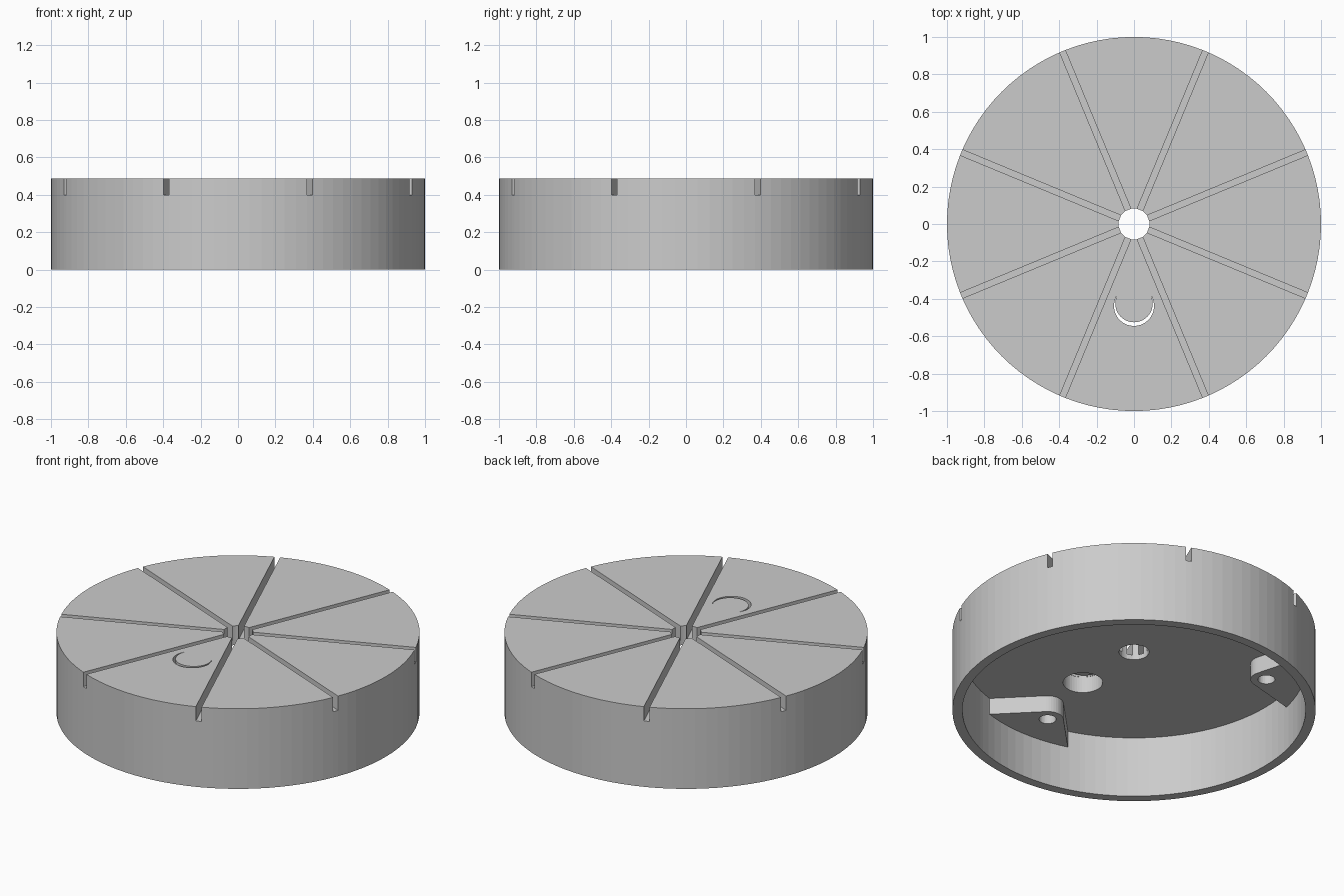
import bpy
import bmesh
from math import asin, cos, sin, pi, radians

if "Cube" in bpy.data.objects:
    bpy.data.objects.remove(bpy.data.objects["Cube"], do_unlink=True)

TOP, BUTTON_Z, GROOVE_Z, FLOOR, PAD_Z = 0.487, 0.468, 0.40, 0.37, 0.27
HUB_R, HALF_GROOVE = 0.083, 0.016

grey = bpy.data.materials.new("plain grey")
grey.use_nodes = True
grey.diffuse_color = (0.6, 0.6, 0.6, 1)
grey.node_tree.nodes["Principled BSDF"].inputs["Base Color"].default_value = grey.diffuse_color


def arc(cx, cy, r, a0, a1, n):
    """Points along an arc, angles in radians."""
    return [(cx + r * cos(a0 + (a1 - a0) * i / n), cy + r * sin(a0 + (a1 - a0) * i / n))
            for i in range(n + 1)]


def circle(cx, cy, r, n):
    return arc(cx, cy, r, 0, 2 * pi, n)[:-1]


def turn(points, a):
    return [(x * cos(a) - y * sin(a), x * sin(a) + y * cos(a)) for x, y in points]


def ring(bm, loop, z):
    return [bm.verts.new((x, y, z)) for x, y in loop]


def wall(bm, loop, z0, z1):
    """Upright band following a closed outline."""
    low, high = ring(bm, loop, z0), ring(bm, loop, z1)
    for i in range(len(loop)):
        bm.faces.new((low[i - 1], low[i], high[i], high[i - 1]))


def cap(bm, loops, z):
    """Level surface inside the first outline, with the others as holes."""
    edges = []
    for loop in loops:
        verts = ring(bm, loop, z)
        edges += [bm.edges.new((verts[i - 1], verts[i])) for i in range(len(verts))]
    bmesh.ops.triangle_fill(bm, edges=edges, use_beauty=True, normal=(0, 0, 1))


def finish(bm, name):
    bmesh.ops.remove_doubles(bm, verts=bm.verts[:], dist=0.00002)
    bmesh.ops.recalc_face_normals(bm, faces=bm.faces[:])
    mesh = bpy.data.meshes.new(name)
    bm.to_mesh(mesh)
    bm.free()
    mesh.materials.append(grey)
    bpy.context.collection.objects.link(bpy.data.objects.new(name, mesh))


# Outlines: eight sectors between the radial grooves
outer_arcs, hub_arcs = [], []
for k in range(8):
    start, end = radians(22.5 + 45 * k), radians(67.5 + 45 * k)
    for arcs, r, n in ((outer_arcs, 1, 12), (hub_arcs, HUB_R, 5)):
        trim = asin(HALF_GROOVE / r)
        arcs.append(arc(0, 0, r, start + trim, end - trim, n))
rim = [p for part in outer_arcs for p in part]
hub = [p for part in hub_arcs for p in part]
inside = [(x * 0.945, y * 0.945) for x, y in rim]

# Outlines: button pocket and the crescent slit around the button
pocket = circle(0, -0.438, 0.109, 48)
crescent = arc(0, -0.438, 0.107, radians(152), radians(388), 36)
crescent += arc(0, -0.4255, 0.1, radians(383), radians(157), 36)

# Hollow disc with grooved top
bm = bmesh.new()
wall(bm, rim, 0, GROOVE_Z)
wall(bm, inside, 0, FLOOR)
cap(bm, [rim, inside], 0)
cap(bm, [inside, hub, pocket], FLOOR)
wall(bm, hub, FLOOR, GROOVE_Z)
for k in range(8):
    sector = outer_arcs[k] + hub_arcs[k][::-1]
    wall(bm, sector, GROOVE_Z, TOP)
    cap(bm, [sector, crescent] if k == 5 else [sector], TOP)
    groove = [outer_arcs[k - 1][-1], outer_arcs[k][0], hub_arcs[k][0], hub_arcs[k - 1][-1]]
    bm.faces.new(ring(bm, groove, GROOVE_Z))

# Button pocket and slit
wall(bm, pocket, FLOOR, BUTTON_Z)
cap(bm, [pocket, crescent], BUTTON_Z)
wall(bm, crescent, BUTTON_Z, TOP)
finish(bm, "slotted_disc")

# Three rounded corner pads with screw holes, set against the rim
pad = arc(0, 0, 0.967, radians(-18), radians(18), 8)
pad += arc(0.74, 0, 0.087, 0.75 * pi, 1.25 * pi, 10)
screw = circle(0.74, 0, 0.047, 32)
for name, degrees in (("front", -90), ("back_left", 30), ("back_right", 150)):
    loops = [turn(loop, radians(degrees)) for loop in (pad, screw)]
    bm = bmesh.new()
    for loop in loops:
        wall(bm, loop, PAD_Z, FLOOR + 0.005)
    for z in (PAD_Z, FLOOR + 0.005):
        cap(bm, loops, z)
    finish(bm, name + "_screw_pad")
